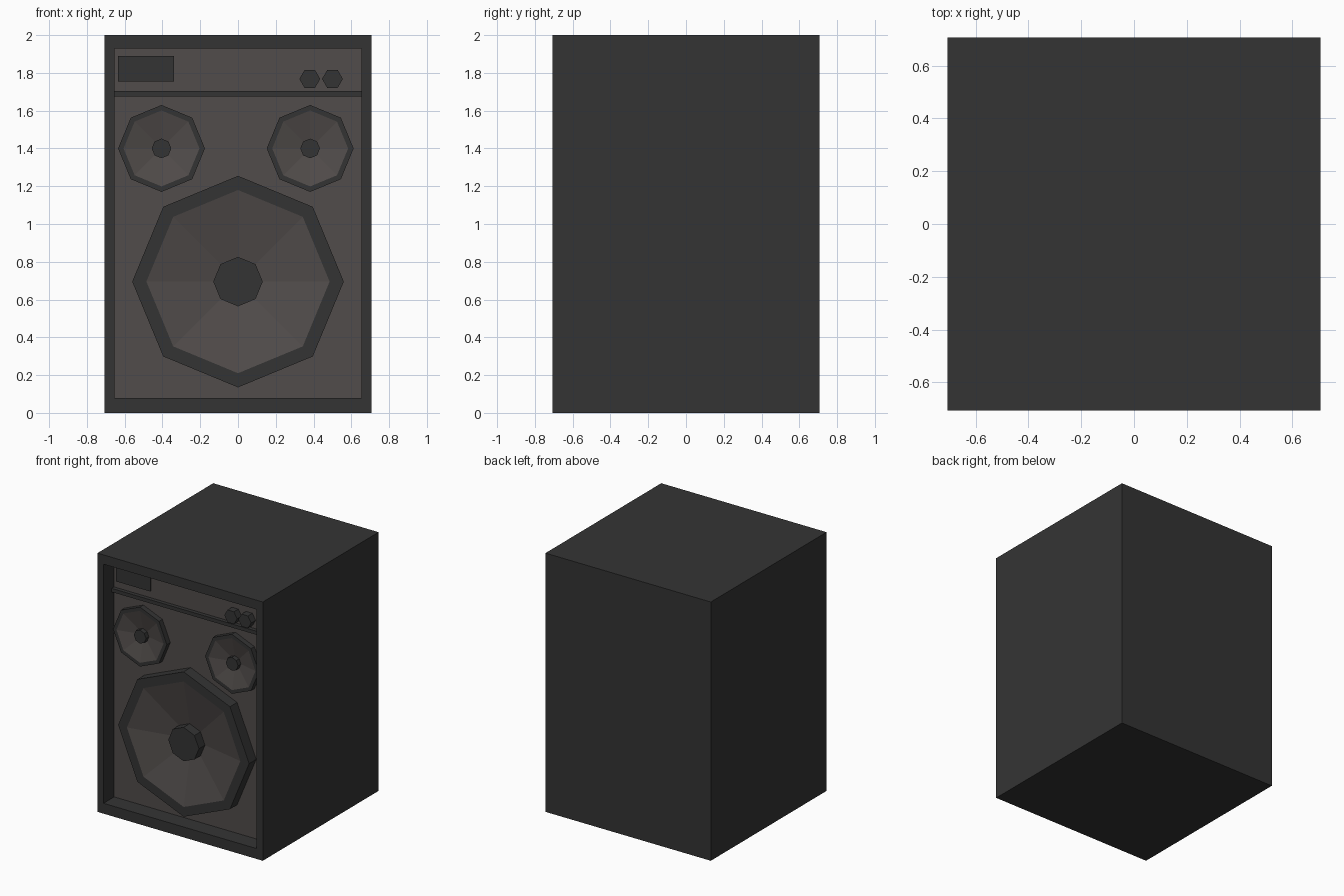
import bpy, bmesh, math
from mathutils import Vector

if "Cube" in bpy.data.objects:
    bpy.data.objects.remove(bpy.data.objects["Cube"])

H = 0.707            # half width and half depth of the cabinet
PANEL = -H + 0.13    # y of the recessed baffle


def material(name, rgb):
    m = bpy.data.materials.new(name)
    m.diffuse_color = (*rgb, 1)
    m.use_nodes = True
    m.node_tree.nodes["Principled BSDF"].inputs["Base Color"].default_value = m.diffuse_color
    return m


dark = material("charcoal", (0.034, 0.034, 0.034))
grey = material("warm grey", (0.082, 0.072, 0.069))


def finish(name, bm, mats=(dark,), smooth=None):
    bmesh.ops.recalc_face_normals(bm, faces=bm.faces[:])
    me = bpy.data.meshes.new(name)
    bm.to_mesh(me)
    bm.free()
    for m in mats:
        me.materials.append(m)
    ob = bpy.data.objects.new(name, me)
    bpy.context.collection.objects.link(ob)
    if smooth:
        bpy.ops.object.select_all(action='DESELECT')
        ob.select_set(True)
        bpy.context.view_layer.objects.active = ob
        bpy.ops.object.shade_smooth_by_angle(angle=math.radians(smooth))
    return ob


def box(name, x0, x1, y0, y1, z0, z1):
    bm = bmesh.new()
    bmesh.ops.create_cube(bm, size=1)
    for v in bm.verts:
        v.co = ((x0 + x1) / 2 + v.co.x * (x1 - x0),
                (y0 + y1) / 2 + v.co.y * (y1 - y0),
                (z0 + z1) / 2 + v.co.z * (z1 - z0))
    return finish(name, bm)


def lathe(name, cx, cz, profile, sides, cone_from=None, cap=False, smooth=None):
    """Spin (radius, depth behind cabinet front) points about a front-back axis."""
    bm = bmesh.new()
    rings = [[bm.verts.new((cx + r * math.cos(2 * math.pi * i / sides), d - H,
                            cz + r * math.sin(2 * math.pi * i / sides)))
              for i in range(sides)] for r, d in profile]
    for k, (a, b) in enumerate(zip(rings, rings[1:])):
        for i in range(sides):
            j = (i + 1) % sides
            f = bm.faces.new((a[i], a[j], b[j], b[i]))
            f.material_index = int(cone_from is not None and k >= cone_from)
    if cap:
        bm.faces.new(rings[-1])
    return finish(name, bm, (dark, grey), smooth)


# Cabinet: box with the front face inset and pushed back into a recess
bm = bmesh.new()
bmesh.ops.create_cube(bm, size=1)
for v in bm.verts:
    v.co = (v.co.x * 2 * H, v.co.y * 2 * H, v.co.z * 2 + 1)
front = min(bm.faces, key=lambda f: f.calc_center_median().y)
bmesh.ops.inset_region(bm, faces=[front], thickness=0.05)
for v in front.verts:
    v.co.x = math.copysign(0.655, v.co.x)
    v.co.z = 1.928 if v.co.z > 1 else 0.08
new = bmesh.ops.extrude_discrete_faces(bm, faces=[front])["faces"]
for f in new:
    f.material_index = 1
    bmesh.ops.translate(bm, verts=f.verts[:], vec=Vector((0, 0.13, 0)))
finish("cabinet", bm, (dark, grey))

# Divider rail and display plate on the control strip
box("divider_rail", -0.655, 0.655, PANEL - 0.03, PANEL, 1.675, 1.703)
box("display_plate", -0.635, -0.34, PANEL - 0.009, PANEL, 1.755, 1.89)

# Speakers: rim, shallow cone and centre cap
for name, x, z, r, r_in, hub, face, floor in (
        ("woofer", 0, 0.695, 0.56, 0.485, 0.131, 0.043, 0.12),
        ("left_tweeter", -0.405, 1.4, 0.23, 0.201, 0.052, 0.088, 0.124),
        ("right_tweeter", 0.382, 1.4, 0.23, 0.201, 0.052, 0.088, 0.124)):
    lathe(name, x, z, [(r, 0.13), (r, face), (r_in, face), (hub * 0.9, floor)],
          8, cone_from=2)
    lathe(name + "_cap", x, z, [(hub, 0.13), (hub, face)], 8, cap=True)

# Hexagonal control knobs
for i, x in enumerate((0.38, 0.5)):
    lathe(f"knob_{i + 1}", x, 1.768, [(0.055, 0.13), (0.055, 0.075)], 6, cap=True)
